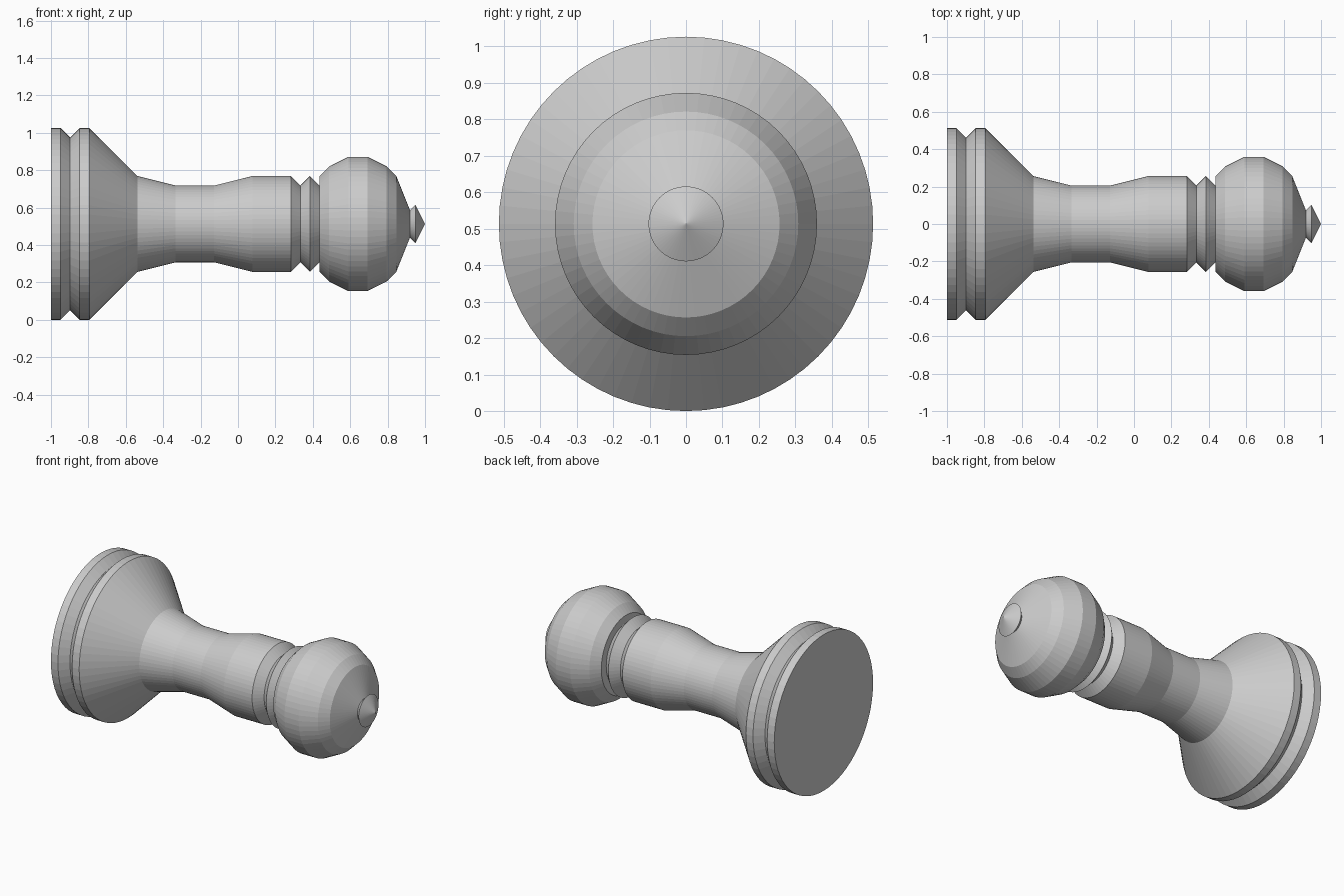
import bpy
import bmesh
import math
from mathutils import Vector

cube = bpy.data.objects.get("Cube")
if cube:
    bpy.data.objects.remove(cube, do_unlink=True)

UNIT = 2 / 39          # the turning is laid out on a 39-step module
RADIUS = 10 * UNIT     # widest radius, so the foot rests on the ground
SIDES = 64

grey = bpy.data.materials.new("plain grey")
grey.use_nodes = True
colour = (0.6, 0.6, 0.6, 1)
grey.diffuse_color = colour
grey.node_tree.nodes["Principled BSDF"].inputs["Base Color"].default_value = colour


def turned_part(name, profile):
    """Spin (step along x, radius) points about the long axis into a closed solid."""
    points = [(profile[0][0], 0)] + profile + [(profile[-1][0], 0)]
    bm = bmesh.new()
    verts = [bm.verts.new(((s * UNIT) - 1, 0, r * UNIT)) for s, r in points]
    edges = [bm.edges.new(pair) for pair in zip(verts, verts[1:])]
    bmesh.ops.spin(bm, geom=verts + edges, cent=(0, 0, 0), axis=Vector((1, 0, 0)),
                   angle=math.tau, steps=SIDES, use_duplicate=False)
    bmesh.ops.remove_doubles(bm, verts=bm.verts, dist=0.0005)
    bmesh.ops.recalc_face_normals(bm, faces=bm.faces)
    mesh = bpy.data.meshes.new(name)
    bm.to_mesh(mesh)
    bm.free()
    mesh.materials.append(grey)
    obj = bpy.data.objects.new(name, mesh)
    obj.location.z = RADIUS
    bpy.context.collection.objects.link(obj)
    return obj


# Wide grooved foot with a flared cone
turned_part("base", [(0, 10), (1, 10), (2, 9), (3, 10), (4, 10), (9, 5)])
# Waisted shaft
turned_part("stem", [(9, 5), (13, 4), (17, 4), (21, 5), (25, 5), (26, 4)])
# Sharp ring under the head
turned_part("collar", [(26, 4), (27, 5), (28, 4)])
# Faceted ball head
turned_part("head", [(28, 5), (29, 6), (31, 7), (33, 7), (35, 6), (36, 5), (38, 0)])
# Small pointed tip
turned_part("finial", [(37, 1), (38, 2), (39, 0)])
